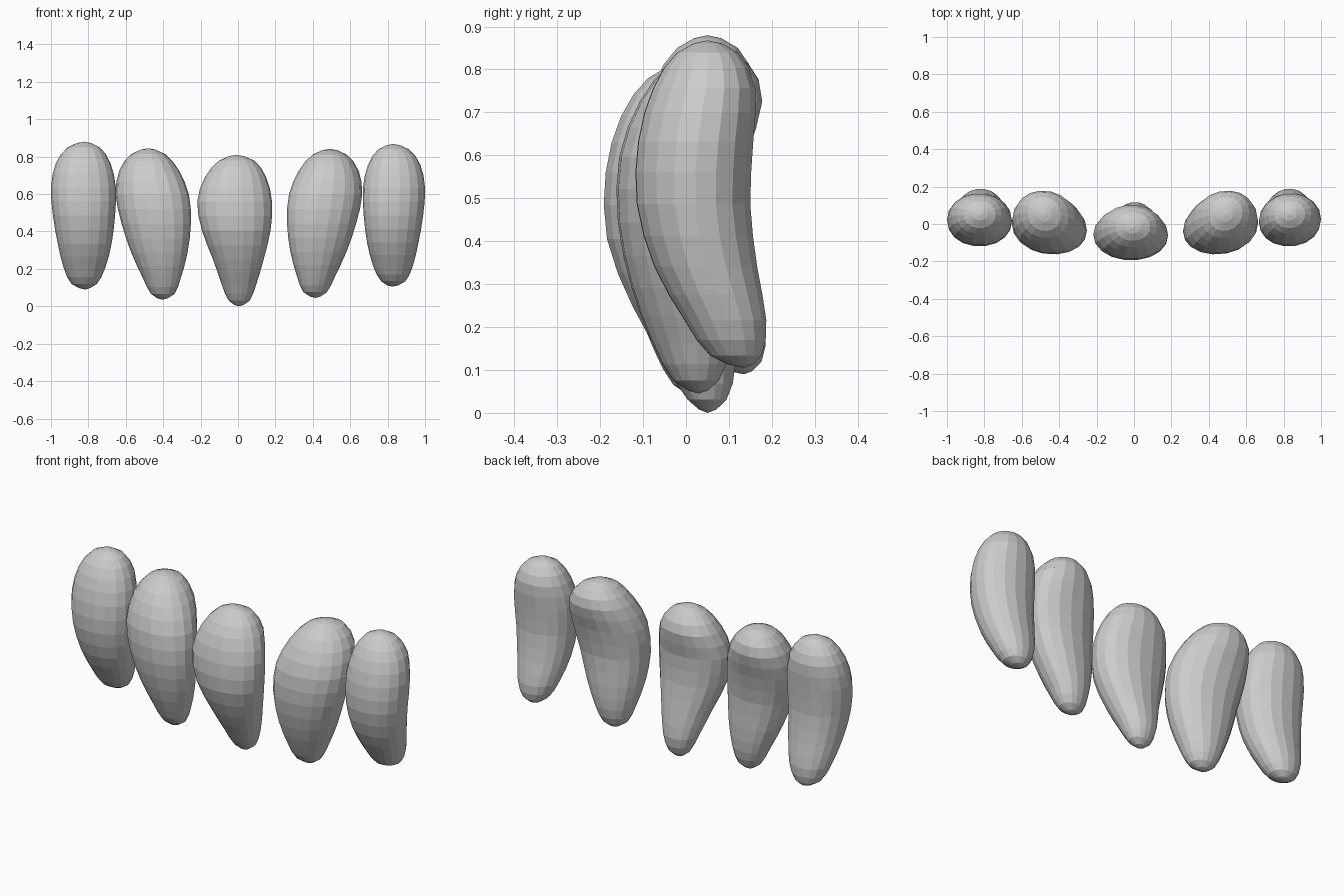
import bpy
import bmesh
import math

if "Cube" in bpy.data.objects:
    bpy.data.objects.remove(bpy.data.objects["Cube"])

SIDES = 18
RINGS = 16

# Each row: left x, right x, front y, back y, at nine levels from tip to crown
OUTER = [
    (.825, .825, .135, .135), (.765, .895, .055, .177), (.722, .935, -.005, .188),
    (.690, .965, -.075, .167), (.672, .990, -.116, .151), (.668, 1.0, -.113, .158),
    (.695, .975, -.078, .163), (.750, .915, -.022, .122), (.83, .83, .05, .05)]
INNER = [
    (.415, .415, .03, .03), (.35, .475, -.03, .077), (.315, .52, -.078, .105),
    (.28, .58, -.127, .112), (.262, .632, -.159, .112), (.272, .664, -.156, .142),
    (.325, .645, -.108, .178), (.4, .58, -.037, .145), (.49, .49, .05, .05)]
MIDDLE = [
    (.005, .005, .05, .05), (-.05, .063, .003, .095), (-.088, .098, -.052, .117),
    (-.133, .137, -.127, .1), (-.193, .174, -.186, .077), (-.218, .182, -.189, .077),
    (-.176, .150, -.153, .102), (-.101, .087, -.09, .062), (-.01, -.01, -.02, -.02)]


def sample(rows, t):
    """Smooth (Catmull-Rom) interpolation between the levels."""
    i = min(int(t), len(rows) - 2)
    f = t - i
    a, b, c, d = (rows[max(0, min(len(rows) - 1, i + k))] for k in (-1, 0, 1, 2))
    return [0.5 * (2 * q + (r - p) * f + (2 * p - 5 * q + 4 * r - s) * f * f
                   + (3 * q - p - 3 * r + s) * f ** 3)
            for p, q, r, s in zip(a, b, c, d)]


def full(v):
    """Slightly squared sine/cosine for a fuller cross-section."""
    return math.copysign(abs(v) ** .95, v)


def lobe(name, rows, z0, z1, side=1, dx=0.0, skew=0.0, widen=1.0):
    bm = bmesh.new()
    rings = []
    for k in range(RINGS + 1):
        z = z0 + (z1 - z0) * (1 - math.cos(math.pi * k / RINGS)) / 2
        xl, xr, yf, yb = sample(rows, k * (len(rows) - 1) / RINGS)
        xl, xr = (1 - (1 - x) * widen + dx for x in (xl, xr))
        cx, cy, rx, ry = (xl + xr) / 2, (yf + yb) / 2, (xr - xl) / 2, (yb - yf) / 2
        if k in (0, RINGS):
            rings.append([bm.verts.new((side * cx, cy, z))])
            continue
        rings.append([bm.verts.new((side * (cx + rx * full(math.cos(a))),
                                    cy + ry * full(math.sin(a + skew)), z))
                      for a in (2 * math.pi * j / SIDES for j in range(SIDES))])
    for lo, hi in zip(rings, rings[1:]):
        for j in range(SIDES):
            n = (j + 1) % SIDES
            if len(lo) == 1:
                bm.faces.new((lo[0], hi[n], hi[j]))
            elif len(hi) == 1:
                bm.faces.new((lo[j], lo[n], hi[0]))
            else:
                bm.faces.new((lo[j], lo[n], hi[n], hi[j]))
    bmesh.ops.recalc_face_normals(bm, faces=bm.faces)
    mesh = bpy.data.meshes.new(name)
    bm.to_mesh(mesh)
    bm.free()
    obj = bpy.data.objects.new(name, mesh)
    bpy.context.collection.objects.link(obj)


# Middle lobe, then the mirrored pairs with slightly different sizes
lobe("middle_lobe", MIDDLE, 0.0, .81)
lobe("inner_lobe_right", INNER, .045, .842, 1, 0.0, .1)
lobe("inner_lobe_left", INNER, .035, .845, -1, -.01, .08)
lobe("outer_lobe_right", OUTER, .105, .868, 1, 0.0, .03)
lobe("outer_lobe_left", OUTER, .09, .88, -1, 0.0, 0.0, 1.045)
